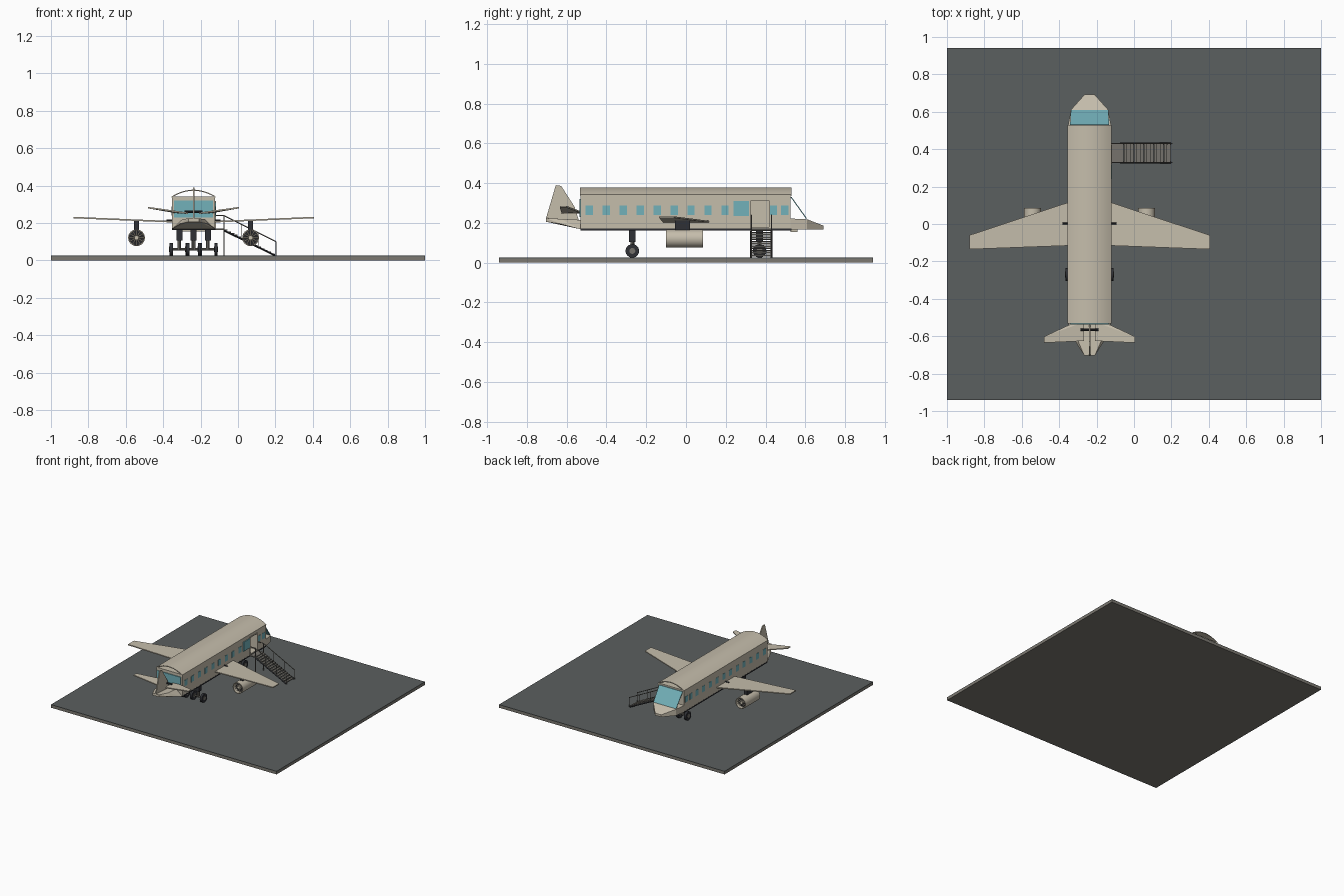
import bpy, bmesh, math
from mathutils import Vector, Matrix

if "Cube" in bpy.data.objects:
    bpy.data.objects.remove(bpy.data.objects["Cube"])

CX = -0.2375  # aircraft centre line


def mat(name, r, g, b):
    m = bpy.data.materials.new(name)
    m.diffuse_color = (r, g, b, 1)
    m.use_nodes = True
    m.node_tree.nodes["Principled BSDF"].inputs["Base Color"].default_value = m.diffuse_color
    return m


CREAM = mat("cream_paint", 0.56, 0.51, 0.41)
GLASS = mat("teal_glass", 0.17, 0.44, 0.49)
DARK = mat("dark_rubber", 0.028, 0.03, 0.036)
STEEL = mat("warm_grey_metal", 0.18, 0.17, 0.15)
TARMAC = mat("tarmac", 0.105, 0.115, 0.115)
CONCRETE = mat("concrete", 0.2, 0.19, 0.165)


def finish(name, bm, m, smooth=False):
    bmesh.ops.recalc_face_normals(bm, faces=bm.faces)
    me = bpy.data.meshes.new(name)
    bm.to_mesh(me)
    bm.free()
    me.materials.append(m)
    o = bpy.data.objects.new(name, me)
    bpy.context.collection.objects.link(o)
    if smooth:
        bpy.ops.object.select_all(action='DESELECT')
        o.select_set(True)
        bpy.context.view_layer.objects.active = o
        bpy.ops.object.shade_smooth_by_angle(angle=math.radians(35))
    return o


def box(name, x0, x1, y0, y1, z0, z1, m):
    bm = bmesh.new()
    bmesh.ops.create_cube(bm, size=1)
    for v in bm.verts:
        v.co = ((x0 + x1) / 2 + v.co.x * (x1 - x0),
                (y0 + y1) / 2 + v.co.y * (y1 - y0),
                (z0 + z1) / 2 + v.co.z * (z1 - z0))
    return finish(name, bm, m)


def hull(name, pts, m):
    bm = bmesh.new()
    for p in pts:
        bm.verts.new(p)
    bmesh.ops.convex_hull(bm, input=bm.verts)
    return finish(name, bm, m)


def plate(name, pts, t, m):
    """Thin vertical-thickness plate through the given outline."""
    return hull(name, [(x, y, z + d) for x, y, z in pts for d in (-t / 2, t / 2)], m)


def rod(name, a, b, r, m, n=8):
    a, b = Vector(a), Vector(b)
    bm = bmesh.new()
    bmesh.ops.create_cone(bm, cap_ends=True, segments=n, radius1=r, radius2=r, depth=(b - a).length)
    q = (b - a).to_track_quat('Z', 'Y').to_matrix().to_4x4()
    bmesh.ops.transform(bm, matrix=Matrix.Translation((a + b) / 2) @ q, verts=bm.verts)
    return finish(name, bm, m, n > 8)


# ground slab with a darker top
box("ground_slab", -1, 1, -0.94, 0.94, 0, 0.021, CONCRETE)
box("ground_surface", -1, 1, -0.94, 0.94, 0.021, 0.025, TARMAC)

# fuselage with doorway cut in the right side
body = box("fuselage", CX - 0.115, CX + 0.115, -0.53, 0.527, 0.172, 0.342, CREAM)
cutter = box("door_cutter", CX - 0.1, CX + 0.2, 0.328, 0.42, 0.18, 0.315, CREAM)
cutter.hide_render = True
mod = body.modifiers.new("doorway", 'BOOLEAN')
mod.object, mod.operation, mod.solver = cutter, 'DIFFERENCE', 'EXACT'
bpy.context.view_layer.objects.active = body
bpy.ops.object.modifier_apply(modifier="doorway")
bpy.data.objects.remove(cutter)
box("floor_strip", CX - 0.116, CX + 0.116, -0.53, 0.53, 0.163, 0.173, DARK)

# arched roof shell, open at both ends
bm = bmesh.new()
N, rings = 18, []
for i in range(N + 1):
    u = 2 * i / N - 1
    z = 0.342 + 0.036 * (1 - u * u)
    rings.append([bm.verts.new((CX + 0.117 * u, y, z - d))
                  for y, d in ((-0.533, 0), (0.53, 0), (0.53, 0.006), (-0.533, 0.006))])
for a, b in zip(rings, rings[1:]):
    for k in range(4):
        bm.faces.new((a[k], a[(k + 1) % 4], b[(k + 1) % 4], b[k]))
bm.faces.new(rings[0])
bm.faces.new(rings[-1])
finish("roof", bm, CREAM, True)

# windscreen, rear window, nose, tail cone
hull("windscreen", [(CX + s * w, y + d, z) for s in (-1, 1) for d in (0, 0.006)
                    for w, y, z in ((0.104, 0.526, 0.33), (0.1, 0.603, 0.222))], GLASS)
box("rear_window", CX - 0.104, CX + 0.104, -0.536, -0.53, 0.23, 0.32, GLASS)
hull("nose", [(CX + s * w, y, z) for s in (-1, 1) for w, y, z in (
    (0.115, 0.527, 0.168), (0.115, 0.527, 0.222), (0.1, 0.61, 0.168), (0.1, 0.61, 0.218),
    (0.027, 0.692, 0.168), (0.027, 0.692, 0.186))], CREAM)
box("chin_plate", CX - 0.08, CX + 0.08, 0.527, 0.56, 0.155, 0.168, CREAM)
hull("tail_cone", [(CX + s * w, y, z) for s in (-1, 1) for w, y, z in (
    (0.115, -0.53, 0.168), (0.06, -0.53, 0.215), (0.06, -0.63, 0.22), (0.075, -0.63, 0.195),
    (0.028, -0.704, 0.206), (0.028, -0.704, 0.224))], CREAM)
hull("tail_fin", [(CX + d, y, z) for d in (-0.004, 0.004) for y, z in (
    (-0.705, 0.22), (-0.655, 0.39), (-0.628, 0.386), (-0.56, 0.28), (-0.54, 0.215))], CREAM)

# side windows
ys = [-0.487 + 0.0855 * i for i in range(9)] + [0.44, 0.497]
for s in (-1, 1):
    for y in ys + ([0.283, 0.368] if s < 0 else []):
        x = CX + s * 0.115
        box("side_window", x - 0.002, x + 0.002, y - 0.018, y + 0.018, 0.24, 0.287, GLASS)

# open sliding door and its frame
DX = CX + 0.115
box("sliding_door", DX, DX + 0.006, 0.24, 0.318, 0.235, 0.31, GLASS)
for y in (0.325, 0.42):
    box("door_frame_post", DX - 0.004, DX + 0.004, y - 0.003, y + 0.003, 0.172, 0.318, CREAM)
box("door_frame_top", DX - 0.004, DX + 0.004, 0.322, 0.423, 0.312, 0.318, CREAM)


def engine(x, z):
    bm = bmesh.new()
    prof = [bm.verts.new((x + r, y, z)) for r, y in
            ((0.045, -0.1), (0.045, 0.085), (0.039, 0.085), (0.039, -0.1))]
    edges = [bm.edges.new((prof[i], prof[(i + 1) % 4])) for i in range(4)]
    bmesh.ops.spin(bm, geom=prof + edges, cent=(x, 0, z), axis=(0, 1, 0),
                   angle=2 * math.pi, steps=24, use_merge=True)
    bmesh.ops.remove_doubles(bm, verts=bm.verts, dist=1e-5)
    finish("engine_casing", bm, CREAM, True)
    rod("engine_core", (x, -0.07, z), (x, 0.055, z), 0.039, DARK, 24)
    rod("engine_hub", (x, -0.09, z), (x, 0.075, z), 0.012, CREAM, 16)
    for y in (-0.078, 0.063):
        for i in range(12):
            a = math.tau * i / 12
            rod("fan_blade", (x, y, z), (x + 0.039 * math.cos(a), y, z + 0.039 * math.sin(a)),
                0.003, CREAM, 4)
    box("engine_pylon", x - 0.013, x + 0.013, -0.055, 0.02, z + 0.042, 0.212, DARK)


# wings, engines and stabilisers, mirrored about the centre line
for s in (-1, 1):
    plate("wing", [(CX + s * dx, y, z) for dx, y, z in (
        (0.1, 0.12, 0.206), (0.643, -0.06, 0.229), (0.643, -0.135, 0.229), (0.1, -0.115, 0.206))],
        0.008, CREAM)
    engine(CX + s * 0.305, 0.121)
    plate("stabiliser", [(CX + s * dx, y, z) for dx, y, z in (
        (0.03, -0.525, 0.252), (0.1, -0.535, 0.257), (0.243, -0.602, 0.282),
        (0.243, -0.635, 0.282), (0.03, -0.625, 0.252))], 0.008, CREAM)
rod("wing_spar", (CX - 0.145, 0.003, 0.214), (CX + 0.145, 0.003, 0.214), 0.005, DARK)
rod("stabiliser_spar", (CX - 0.048, -0.565, 0.26), (CX + 0.048, -0.565, 0.26), 0.007, DARK)


# landing gear: two main legs and one nose leg, each with a wheel pair
def gear(x, y, w):
    box("gear_leg", x - 0.016, x + 0.016, y - 0.017, y + 0.017, 0.105, 0.165, DARK)
    rod("gear_strut", (x, y, 0.055), (x, y, 0.11), 0.01, STEEL)
    rod("gear_axle", (x - w, y, 0.059), (x + w, y, 0.059), 0.006, STEEL)
    for s in (-1, 1):
        c = x + s * w
        rod("tyre", (c - 0.009, y, 0.059), (c + 0.009, y, 0.059), 0.034, DARK, 24)
        rod("wheel_hub", (c - 0.011, y, 0.059), (c + 0.011, y, 0.059), 0.015, STEEL, 16)


gear(CX - 0.076, -0.27, 0.044)
gear(CX + 0.076, -0.27, 0.044)
gear(CX, 0.37, 0.035)

# boarding stairs
Y0, Y1 = 0.328, 0.43
box("stair_platform", DX, -0.073, Y0, Y1, 0.162, 0.17, STEEL)
steps = 15
for i in range(steps):
    t = (i + 0.5) / steps
    x, z = -0.073 + 0.268 * t, 0.166 - 0.136 * t
    box("stair_tread", x - 0.0085, x + 0.0085, Y0, Y1, z - 0.003, z + 0.003, STEEL)
for y in (Y0, Y1):
    rod("stair_stringer", (-0.075, y, 0.16), (0.197, y, 0.027), 0.005, DARK, 4)
    rod("platform_rail", (DX, y, 0.24), (-0.075, y, 0.24), 0.003, STEEL)
    rod("stair_rail", (-0.075, y, 0.24), (0.203, y, 0.1), 0.003, STEEL)
    rod("platform_post", (-0.075, y, 0.025), (-0.075, y, 0.24), 0.003, STEEL)
    rod("stair_end_post", (0.203, y, 0.025), (0.203, y, 0.1), 0.003, STEEL)
    for t in (0.33, 0.66):
        x = -0.075 + 0.278 * t
        rod("rail_post", (x, y, 0.16 - 0.136 * t), (x, y, 0.24 - 0.14 * t), 0.002, STEEL)
